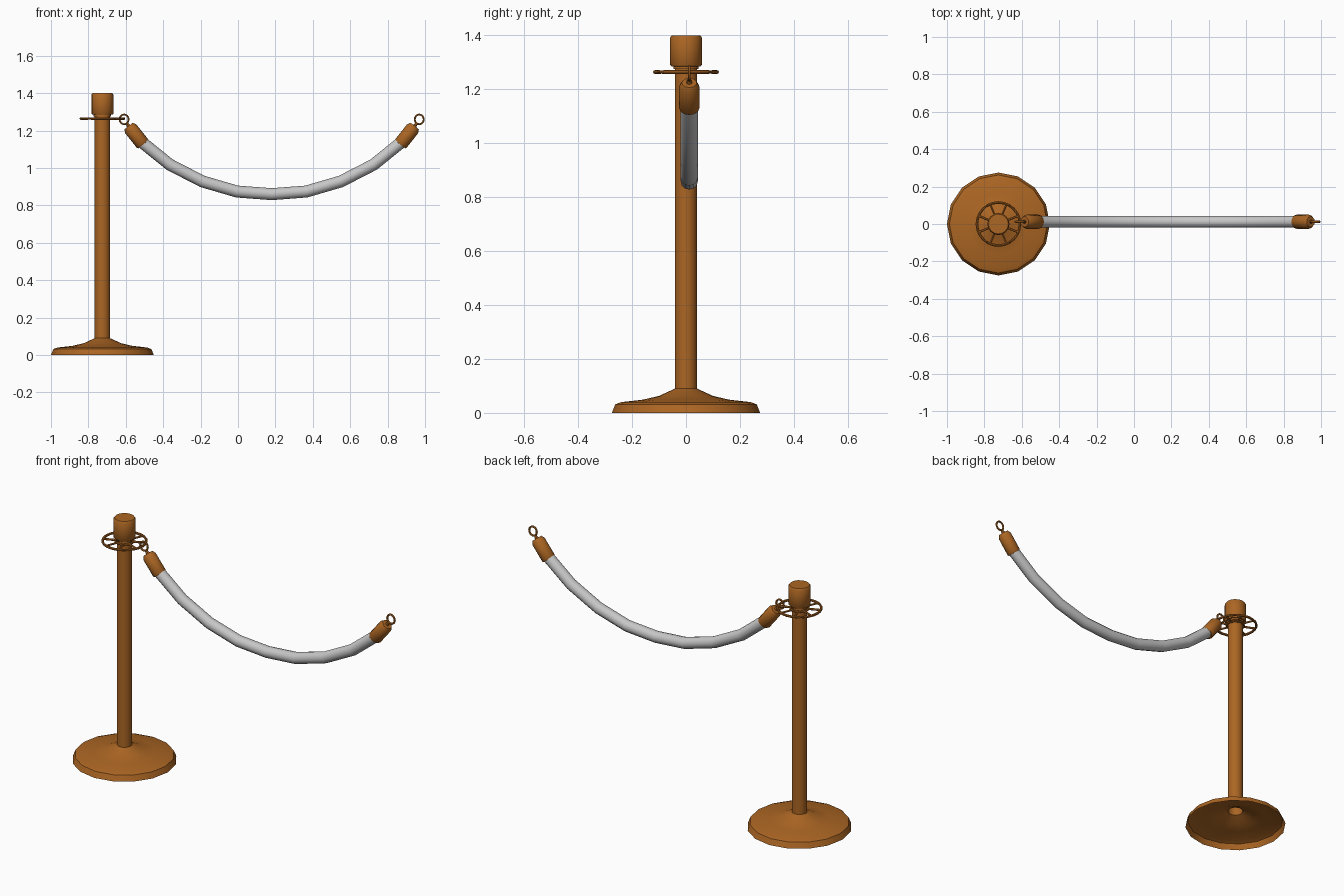
import bpy, bmesh, math
from mathutils import Vector

if "Cube" in bpy.data.objects:
    bpy.data.objects.remove(bpy.data.objects["Cube"], do_unlink=True)

POST_X = -0.725   # post axis
MID_X = 0.18      # middle of the rope
ROPE_Y = 0.012


def material(name, rgb):
    m = bpy.data.materials.new(name)
    m.use_nodes = True
    m.diffuse_color = (*rgb, 1)
    m.node_tree.nodes["Principled BSDF"].inputs["Base Color"].default_value = (*rgb, 1)
    return m


bronze = material("bronze", (0.41, 0.132, 0.017))
grey = material("rope grey", (0.57, 0.57, 0.57))


def finish(name, bm, mat, angle=40):
    me = bpy.data.meshes.new(name)
    bm.to_mesh(me)
    bm.free()
    ob = bpy.data.objects.new(name, me)
    bpy.context.collection.objects.link(ob)
    me.materials.append(mat)
    bpy.ops.object.select_all(action="DESELECT")
    ob.select_set(True)
    bpy.context.view_layer.objects.active = ob
    bpy.ops.object.shade_smooth_by_angle(angle=math.radians(angle))
    return ob


def sweep(bm, path, radii, sides, closed=False, caps=True):
    """Skin circular rings along a path; each ring follows the local direction."""
    path = [Vector(p) for p in path]
    n = len(path)
    rings = []
    for i, p in enumerate(path):
        a = path[(i - 1) % n] if closed or i else p
        b = path[(i + 1) % n] if closed or i < n - 1 else p
        d = (b - a).normalized()
        side = Vector((0, 1, 0)) if abs(d.y) < 0.7 else Vector((0, 0, 1))
        u = (side - d * side.dot(d)).normalized()
        v = d.cross(u)
        rings.append([bm.verts.new(p + radii[i] * (u * math.cos(t) + v * math.sin(t)))
                      for t in (math.tau * k / sides for k in range(sides))])
    for i in range(n if closed else n - 1):
        r, s = rings[i], rings[(i + 1) % n]
        for k in range(sides):
            j = (k + 1) % sides
            bm.faces.new((r[k], r[j], s[j], s[k]))
    if caps and not closed:
        bm.faces.new(rings[0][::-1])
        bm.faces.new(rings[-1])


def lathe(name, profile, sides, caps=True):
    """Turned part on the post axis from (radius, height) pairs."""
    bm = bmesh.new()
    sweep(bm, [(POST_X, 0, z) for r, z in profile], [r for r, z in profile], sides, caps=caps)
    return finish(name, bm, bronze)


def circle(centre, rx, ry, n, plane="xy"):
    c = Vector(centre)
    for k in range(n):
        t = math.tau * k / n
        a, b = rx * math.cos(t), ry * math.sin(t)
        yield c + (Vector((a, b, 0)) if plane == "xy" else Vector((a, 0, b)))


# Post: hollow domed foot, tube and head
lathe("base", [(0.275, 0), (0.262, 0.032), (0.24, 0.04), (0.16, 0.049),
               (0.1, 0.063), (0.041, 0.09)], 16, caps=False)
lathe("pole", [(0.041, 0.088), (0.041, 1.29)], 16, caps=False)
lathe("collar", [(0.047, 1.275), (0.047, 1.292)], 16)
lathe("head", [(0.054, 1.285), (0.059, 1.291), (0.059, 1.392), (0.053, 1.4)], 16)

# Spoked ring that the rope hooks on to
bm = bmesh.new()
for radius, thick in ((0.115, 0.007), (0.048, 0.006)):
    sweep(bm, circle((POST_X, 0, 1.264), radius, radius, 24), [thick] * 24, 8, closed=True)
for k in range(8):
    t = math.tau * (k + 0.5) / 8
    d = Vector((math.cos(t), math.sin(t), 0))
    c = Vector((POST_X, 0, 1.264))
    sweep(bm, [c + d * 0.04, c + d * 0.115], [0.006] * 2, 6)
finish("hook_ring", bm, bronze)

# Sagging rope, mirrored about its lowest point
half = [(0.69, 1.135), (0.545, 1.018), (0.37, 0.928), (0.185, 0.874)]
points = ([(MID_X - x, ROPE_Y, z) for x, z in half] + [(MID_X, ROPE_Y, 0.86)]
          + [(MID_X + x, ROPE_Y, z) for x, z in half[::-1]])
bm = bmesh.new()
sweep(bm, points, [0.032] * len(points), 12)
finish("rope", bm, grey)

# Ferrule and hook on each rope end
for side, label in ((-1, "right"), (1, "left")):
    low = Vector((MID_X + side * 0.687, ROPE_Y, 1.126))
    top = Vector((MID_X + side * 0.765, ROPE_Y, 1.224))
    bm = bmesh.new()
    sweep(bm, [low.lerp(top, f) for f in (0, 0.05, 0.85, 1)],
          [0.034, 0.038, 0.038, 0.028], 12)
    finish(label + "_ferrule", bm, bronze)

    bm = bmesh.new()
    centre = Vector((MID_X + side * 0.789, ROPE_Y, 1.26))
    sweep(bm, circle(centre, 0.024, 0.026, 16, "xz"), [0.0055] * 16, 6, closed=True)
    sweep(bm, [top.lerp(low, 0.05), top.lerp(centre, 0.4)], [0.012, 0.007], 8)
    finish(label + "_hook", bm, bronze)
